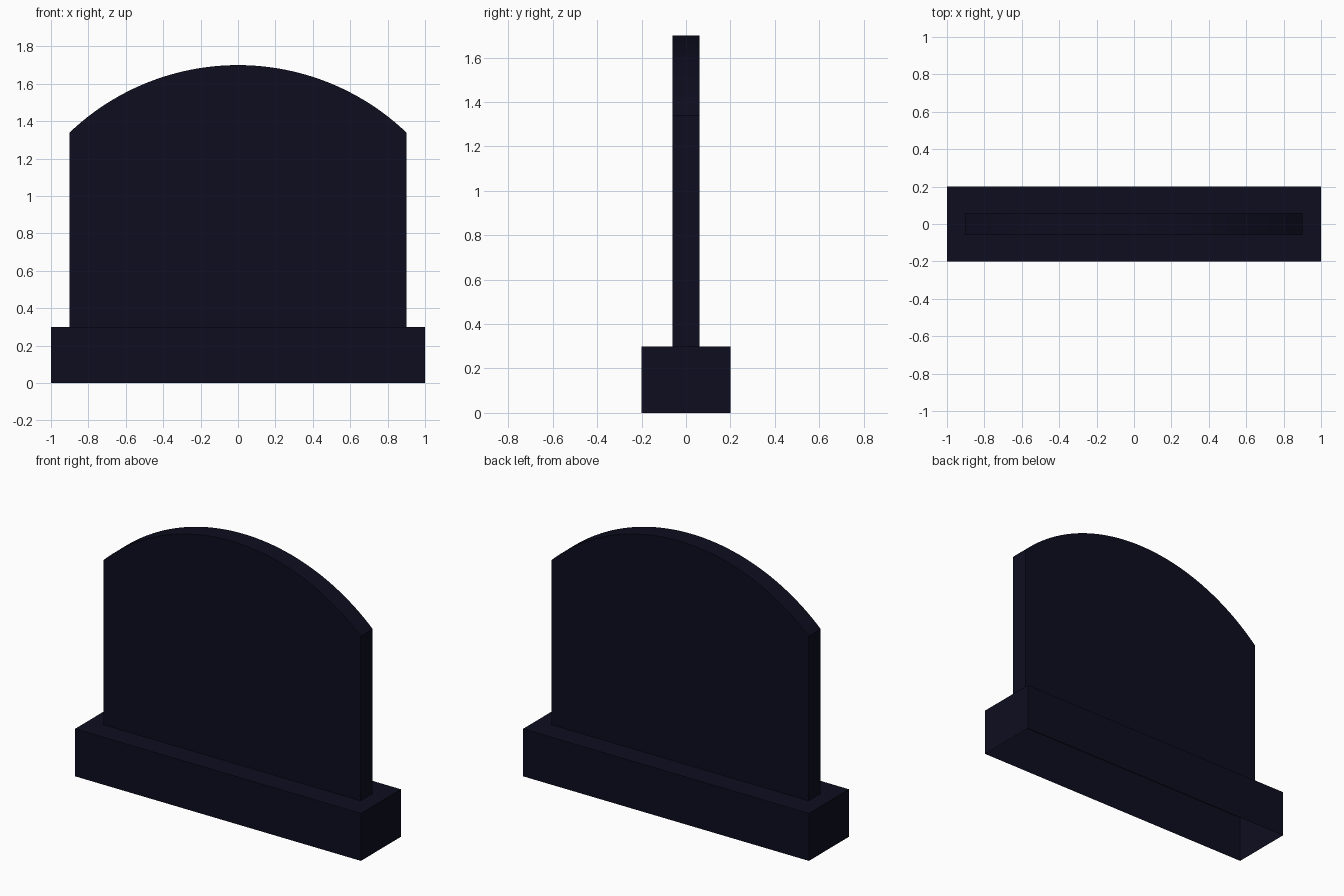
import bpy, bmesh, math

if "Cube" in bpy.data.objects:
    bpy.data.objects.remove(bpy.data.objects["Cube"])

navy = bpy.data.materials.new("dark navy")
navy.diffuse_color = (0.004, 0.004, 0.0137, 1)
navy.use_nodes = True
navy.node_tree.nodes["Principled BSDF"].inputs["Base Color"].default_value = navy.diffuse_color


def add_object(name, bm):
    mesh = bpy.data.meshes.new(name)
    bm.to_mesh(mesh)
    bm.free()
    mesh.materials.append(navy)
    obj = bpy.data.objects.new(name, mesh)
    bpy.context.collection.objects.link(obj)
    return obj


# Base plinth: a box left open underneath
bm = bmesh.new()
bmesh.ops.create_cube(bm, size=1)
for v in bm.verts:
    v.co = (v.co.x * 2, v.co.y * 0.4, (v.co.z + 0.5) * 0.3)
bmesh.ops.delete(bm, geom=[f for f in bm.faces if f.normal.z < -0.5], context='FACES_ONLY')
add_object("base_plinth", bm)

# Upright panel: arched outline extruded through its thickness
half_w, half_t = 0.9, 0.06
z_bottom, z_shoulder, z_top = 0.3, 1.34, 1.7
rise = z_top - z_shoulder
radius = (half_w ** 2 + rise ** 2) / (2 * rise)
sweep = math.asin(half_w / radius)
steps = 48
outline = [(-half_w, z_bottom), (half_w, z_bottom)]
for i in range(steps + 1):
    a = sweep * (1 - 2 * i / steps)
    outline.append((radius * math.sin(a), z_top - radius + radius * math.cos(a)))

bm = bmesh.new()
face = bm.faces.new([bm.verts.new((x, -half_t, z)) for x, z in outline])
ext = bmesh.ops.extrude_face_region(bm, geom=[face], use_keep_orig=True)
for v in ext["geom"]:
    if isinstance(v, bmesh.types.BMVert):
        v.co.y = half_t
bmesh.ops.recalc_face_normals(bm, faces=bm.faces[:])
# The underside rests on the plinth, so it is left out
bmesh.ops.delete(bm, geom=[f for f in bm.faces if f.normal.z < -0.9], context='FACES_ONLY')
panel = add_object("arched_panel", bm)

bpy.context.view_layer.objects.active = panel
panel.select_set(True)
bpy.ops.object.shade_smooth_by_angle(angle=math.radians(30))
